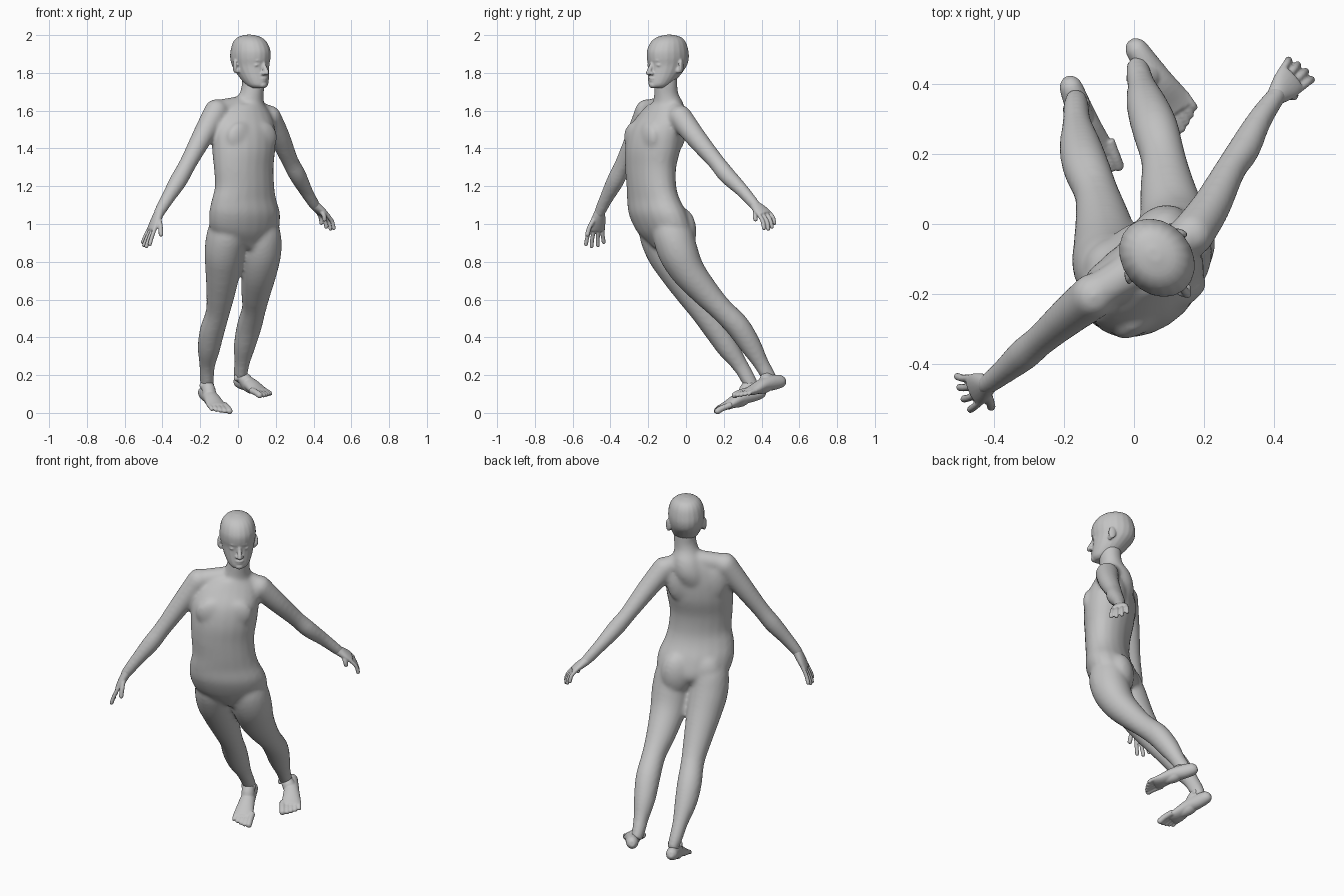
import bpy, bmesh, math
from mathutils import Vector, Matrix

cube = bpy.data.objects.get("Cube")
if cube:
    bpy.data.objects.remove(cube)

skin = bpy.data.materials.new("plain_grey")
skin.use_nodes = True
grey = (0.55, 0.55, 0.55, 1)
skin.diffuse_color = grey
skin.node_tree.nodes["Principled BSDF"].inputs["Base Color"].default_value = grey

UP = Vector((0, 0, 1))


def facing(degrees):
    """Forward and left directions of a part turned about the vertical."""
    t = math.radians(degrees)
    return Vector((math.sin(t), -math.cos(t), 0)), Vector((math.cos(t), math.sin(t), 0))


def spline(rows, steps=4):
    """Smooth curve through rows of x, y, z, half width, half depth."""
    p = [Vector(tuple(r) if len(r) == 5 else (*r, r[3])) for r in rows]
    p = [p[0]] + p + [p[-1]]
    out = []
    for a, b, c, d in zip(p, p[1:], p[2:], p[3:]):
        for i in range(steps):
            t = i / steps
            out.append((b * 2 + (c - a) * t + (a * 2 - b * 5 + c * 4 - d) * t * t
                        + (b * 3 - a - c * 3 + d) * t ** 3) * 0.5)
    return out + [p[-1]]


def loft(bm, rows, side, level=False, sides=20):
    """Closed tube of oval rings; level keeps the rings horizontal."""
    pts = spline(rows)
    rings = []
    for i, p in enumerate(pts):
        ahead, behind = pts[min(i + 1, len(pts) - 1)], pts[max(i - 1, 0)]
        axis = UP if level else (Vector(ahead[:3]) - Vector(behind[:3])).normalized()
        v = axis.cross(side).normalized()
        u = v.cross(axis)
        ring = []
        for k in range(sides):
            t = math.tau * k / sides
            ring.append(bm.verts.new(Vector(p[:3]) + u * p[3] * math.cos(t) + v * p[4] * math.sin(t)))
        rings.append(ring)
    for r, s in zip(rings, rings[1:]):
        for k in range(sides):
            n = (k + 1) % sides
            bm.faces.new((r[k], r[n], s[n], s[k]))
    bm.faces.new(rings[0])
    bm.faces.new(rings[-1])


def ball(bm, centre, radii, axes=None):
    """Ellipsoid with radii along the given axes."""
    turn = Matrix(axes).transposed().to_4x4() if axes else Matrix()
    m = Matrix.Translation(centre) @ turn @ Matrix.Diagonal((*radii, 1))
    bmesh.ops.create_uvsphere(bm, u_segments=20, v_segments=12, radius=1, matrix=m)


def digit(bm, points, r, side):
    """Finger or toe with a round tip."""
    loft(bm, [(*p, r) for p in points], side, sides=10)
    ball(bm, points[-1], (r, r, r))


def finish(name, bm, voxel, passes):
    """Blend the overlapping volumes of one part into a single smooth skin."""
    bmesh.ops.recalc_face_normals(bm, faces=bm.faces[:])
    mesh = bpy.data.meshes.new(name)
    bm.to_mesh(mesh)
    bm.free()
    mesh.materials.append(skin)
    ob = bpy.data.objects.new(name, mesh)
    bpy.context.collection.objects.link(ob)
    rm = ob.modifiers.new("blend", 'REMESH')
    rm.mode = 'VOXEL'
    rm.voxel_size = voxel
    rm.use_smooth_shade = True
    sm = ob.modifiers.new("soften", 'SMOOTH')
    sm.factor = 0.5
    sm.iterations = passes


# Body: torso, neck, shoulders, arms and legs
F, L = facing(32)
body = bmesh.new()
loft(body, [(.06, -.12, .865, .03, .04), (.043, -.11, .9, .11, .08), (.034, -.115, .96, .192, .123),
            (.035, -.147, 1.05, .207, .131), (.032, -.172, 1.13, .188, .117), (.035, -.183, 1.2, .172, .113),
            (.03, -.187, 1.3, .172, .119), (.03, -.175, 1.4, .181, .132), (.03, -.16, 1.5, .182, .125),
            (.033, -.135, 1.58, .155, .098), (.045, -.115, 1.635, .1, .076)], L, level=True)
loft(body, [(.03, -.155, 1.4, .08), (.036, -.125, 1.5, .1), (.046, -.1, 1.57, .097), (.056, -.094, 1.635, .082),
            (.07, -.104, 1.685, .066), (.08, -.106, 1.73, .061), (.08, -.105, 1.79, .06)], L, level=True)
loft(body, [(-.115, -.205, 1.6, .055), (-.03, -.15, 1.615, .056), (.05, -.1, 1.615, .064),
            (.11, -.06, 1.595, .056), (.165, -.03, 1.57, .053)], F)
for s in (-1, 1):
    ball(body, Vector((.03, -.165, 1.46)) + F * .087 + L * s * .068, (.085, .036, .08), (L, F, UP))
    ball(body, Vector((.033, -.11, .96)) - F * .053 + L * s * .085, (.088, .07, .125), (L, F, UP))
    ball(body, Vector((.03, -.15, 1.5)) - F * .06 + L * s * .08, (.085, .045, .12), (L, F, UP))

arms = {
    "right": [(-.115, -.205, 1.595, .066), (-.19, -.265, 1.46, .056), (-.265, -.33, 1.32, .046),
              (-.315, -.373, 1.23, .047), (-.37, -.42, 1.14, .037), (-.417, -.457, 1.06, .03),
              (-.43, -.463, 1.03, .022)],
    "left": [(.165, -.03, 1.565, .064), (.22, .05, 1.46, .056), (.275, .155, 1.335, .045),
             (.315, .215, 1.26, .046), (.36, .3, 1.175, .036), (.408, .368, 1.097, .029),
             (.422, .383, 1.083, .021)],
}
for rows in arms.values():
    loft(body, rows, F)
    r = rows[0][3]
    ball(body, rows[0][:3], (r, r, r))

legs = {
    "right": [(-.03, -.165, 1.07, .06, .06), (-.055, -.147, .97, .1, .105), (-.072, -.11, .86, .106, .104),
              (-.08, -.052, .75, .094, .09), (-.092, .022, .63, .077, .074), (-.108, .09, .53, .064, .063),
              (-.138, .165, .43, .067, .064), (-.154, .225, .34, .06, .058), (-.163, .288, .25, .042, .043),
              (-.165, .335, .17, .036, .04), (-.163, .36, .12, .031, .034)],
    "left": [(.09, -.105, 1.07, .06, .06), (.118, -.075, .97, .1, .105), (.122, -.045, .86, .11, .106),
             (.112, .01, .75, .098, .09), (.096, .1, .64, .08, .074), (.084, .185, .55, .065, .063),
             (.06, .273, .46, .067, .064), (.036, .34, .36, .059, .057), (.022, .393, .27, .042, .043),
             (.014, .428, .21, .036, .04), (.01, .455, .17, .031, .034)],
}
for rows in legs.values():
    loft(body, rows, L)
finish("body", body, .01, 12)

# Head: skull, brow, eyes, nose, lips, chin and ears
F, L = facing(40)
origin = Vector((.066, -.097, 0))


def spot(f, l, z):
    return origin + F * f + L * l + UP * z


head = bmesh.new()
loft(head, [(*spot(f, 0, z), a, b) for f, z, a, b in (
    (-.012, 2.002, .015, .02), (-.009, 1.989, .058, .068), (-.004, 1.962, .084, .099), (0, 1.92, .097, .117),
    (-.001, 1.88, .098, .12), (.001, 1.84, .091, .111), (.018, 1.8, .082, .095), (.037, 1.765, .07, .079),
    (.055, 1.735, .054, .061), (.062, 1.72, .035, .04))], L, level=True)
axes = (L, F, UP)
ball(head, spot(.098, 0, 1.866), (.05, .018, .011), axes)
ball(head, spot(.109, 0, 1.771), (.025, .014, .007), axes)
ball(head, spot(.108, 0, 1.758), (.022, .013, .007), axes)
ball(head, spot(.1, 0, 1.736), (.025, .022, .018), axes)
loft(head, [(*spot(f, 0, z), r) for f, z, r in
            ((.105, 1.86, .01), (.115, 1.835, .011), (.13, 1.808, .013), (.132, 1.797, .012))], L, sides=12)
ball(head, spot(.133, 0, 1.8), (.013, .014, .012), axes)
for s in (-1, 1):
    ball(head, spot(.093, s * .036, 1.841), (.017, .014, .009), axes)
    ball(head, spot(.119, s * .012, 1.797), (.011, .013, .009), axes)
    ball(head, spot(-.012, s * .099, 1.835), (.009, .022, .036), ((L + F * -s * .5).normalized(),
         (F + L * s * .5).normalized(), UP))
    ball(head, spot(.001, s * .091, 1.812), (.008, .012, .017), axes)
finish("head", head, .005, 4)


# Hands: palm, four bent fingers and a thumb
def hand(name, wrist, knuckle, across, curl, length, thumb_tip):
    w, k, x = Vector(wrist), Vector(knuckle), Vector(across).normalized()
    d = (k - w).normalized()
    c = Vector(curl)
    bm = bmesh.new()
    loft(bm, [(*(w - d * .025), .024, .022), (*w, .03, .025), (*w.lerp(k, .55), .044, .022),
              (*k, .046, .017), (*(k + d * .008), .04, .012)], x)
    for i, size in enumerate((.92, 1.05, 1, .82)):
        spread = 1.5 - i
        base = k + x * spread * .024
        out = (d + x * spread * .14 + c * .4).normalized()
        mid = base + out * length * size * .5
        tip = mid + (out + c).normalized() * length * size * .5
        digit(bm, (base - d * .015, mid, tip), .011, x)
    t = Vector(thumb_tip)
    root = w + d * .025 + x * .018
    digit(bm, (root, root.lerp(t, .55) + x * .008, t), .0125, d)
    finish(name, bm, .0045, 3)


hand("right_hand", (-.417, -.457, 1.06), (-.457, -.475, .972), (.4, -.9, 0), (0, .1, -.15), .092, (-.408, -.522, .945))
hand("left_hand", (.408, .368, 1.097), (.451, .415, 1.055), (.7, -.62, -.25), (0, 0, -1.2), .085, (.458, .368, 1.025))


# Feet: heel to ball, instep, ankle bones and five toes
def foot(name, ankle, heel, front, s):
    a, h, b = Vector(ankle), Vector(heel), Vector(front)
    d = (b - h).normalized()
    outer = UP.cross(d).normalized() * s
    top = (UP - d * d.z).normalized()
    mid = h.lerp(b, .5)
    bm = bmesh.new()
    loft(bm, [(*(h - d * .022), .014, .016), (*h, .031, .033), (*(h.lerp(b, .25) + top * .006), .037, .04),
              (*(h.lerp(b, .55) + top * .01), .043, .035), (*(b - d * .03), .052, .026),
              (*(b + d * .008), .052, .017)], outer)
    loft(bm, [(*a, .029), (*(a.lerp(mid, .5) + top * .004), .036), (*mid, .036), (*mid.lerp(b, .5), .028)], outer)
    for e in (-1, 1):
        ball(bm, a + outer * e * .028 - UP * .015, (.013, .016, .018))
    for i, (r, reach) in enumerate(((.017, .058), (.0125, .058), (.012, .049), (.0115, .039), (.011, .027))):
        base = b + outer * ((i - 2) * .0215 - (.004 if i == 0 else 0))
        digit(bm, (base - d * .025, base + d * reach * .5, base + d * reach - top * .005), r, outer)
    finish(name, bm, .005, 3)


foot("right_foot", (-.165, .337, .16), (-.183, .398, .11), (-.108, .2, .034), -1)
foot("left_foot", (.013, .432, .2), (.003, .505, .168), (.122, .33, .113), 1)
